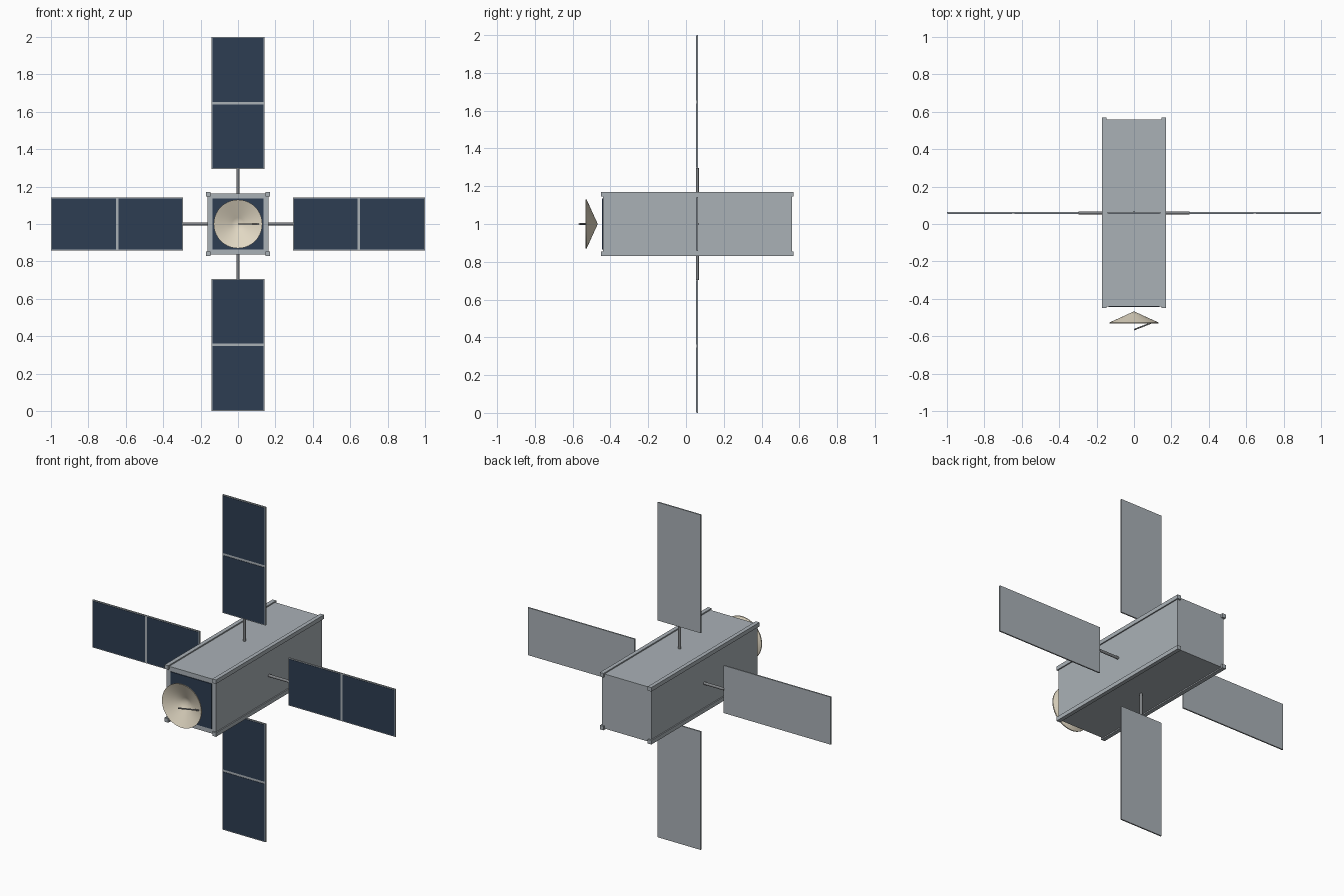
import bpy
import bmesh
from math import pi
from mathutils import Matrix, Vector

cube = bpy.data.objects.get("Cube")
if cube:
    bpy.data.objects.remove(cube)


def material(name, rgb):
    m = bpy.data.materials.new(name)
    m.use_nodes = True
    m.diffuse_color = (*rgb, 1)
    m.node_tree.nodes["Principled BSDF"].inputs["Base Color"].default_value = (*rgb, 1)
    return m


grey = material("body grey", (0.40, 0.44, 0.47))
navy = material("solar navy", (0.027, 0.047, 0.085))
cream = material("dish cream", (0.76, 0.69, 0.55))
dark = material("strut grey", (0.22, 0.23, 0.24))

CENTRE = Vector((0, 0.06, 1))


def finish(name, bm, mat):
    bmesh.ops.recalc_face_normals(bm, faces=bm.faces)
    mesh = bpy.data.meshes.new(name)
    bm.to_mesh(mesh)
    bm.free()
    mesh.materials.append(mat)
    obj = bpy.data.objects.new(name, mesh)
    bpy.context.collection.objects.link(obj)
    return obj


def box(name, low, high, mat, matrix=Matrix()):
    low, high = Vector(low), Vector(high)
    bm = bmesh.new()
    bmesh.ops.create_cube(bm, size=1)
    bmesh.ops.scale(bm, vec=high - low, verts=bm.verts)
    bmesh.ops.translate(bm, vec=(low + high) / 2, verts=bm.verts)
    bm.transform(matrix)
    return finish(name, bm, mat)


def rod(name, start, end, radius, tip, mat, matrix=Matrix()):
    start, end = Vector(start), Vector(end)
    axis = end - start
    bm = bmesh.new()
    bmesh.ops.create_cone(bm, cap_ends=True, segments=12, radius1=radius,
                          radius2=tip, depth=axis.length)
    turn = axis.to_track_quat("Z", "Y").to_matrix().to_4x4()
    bm.transform(matrix @ Matrix.Translation((start + end) / 2) @ turn)
    return finish(name, bm, mat)


# Long square body with a rail along each edge
box("body", (-0.163, -0.44, 0.837), (0.163, 0.56, 1.163), grey)
for sx in (-1, 1):
    for sz in (-1, 1):
        c = Vector((sx * 0.158, 0, 1 + sz * 0.158))
        half = Vector((0.012, 0, 0.012))
        box("corner_rail", c - half + Vector((0, -0.45, 0)),
            c + half + Vector((0, 0.57, 0)), grey)

# Solar plate on the front end
box("front_cell", (-0.135, -0.444, 0.865), (0.135, -0.438, 1.135), navy)

# Four solar wings around the body, each built along +x and turned
for i, side in enumerate(("left", "lower", "right", "upper")):
    turn = Matrix.Translation(CENTRE) @ Matrix.Rotation(i * pi / 2, 4, "Y")
    rod(side + "_wing_boom", (0.15, 0, 0), (0.296, 0, 0), 0.008, 0.008, dark, turn)
    box(side + "_wing_frame", (0.294, -0.004, -0.142), (1, 0.004, 0.142), grey, turn)
    for x0, x1 in ((0.299, 0.639), (0.653, 0.995)):
        box(side + "_wing_cell", (x0, -0.006, -0.137), (x1, -0.003, 0.137), navy, turn)

# Shallow dish, open to the front
rings = [(0.035, -0.483), (0.07, -0.499), (0.13, -0.526), (0.13, -0.532),
         (0.066, -0.504), (0.033, -0.489)]
bm = bmesh.new()
profile = [bm.verts.new((r, y, 1)) for r, y in
           [(0, -0.467)] + rings + [(0, -0.474)]]
edges = [bm.edges.new(pair) for pair in zip(profile, profile[1:])]
bmesh.ops.spin(bm, geom=profile + edges, cent=(0, 0, 1), axis=(0, 1, 0),
               angle=2 * pi, steps=40)
bmesh.ops.remove_doubles(bm, verts=bm.verts, dist=0.0005)
dish = finish("dish", bm, cream)

# Feed arm from the dish rim to the focus
rod("feed_arm", (0.11, -0.522, 1), (0, -0.565, 1), 0.004, 0.004, dark)

bpy.ops.object.select_all(action="DESELECT")
dish.select_set(True)
bpy.context.view_layer.objects.active = dish
bpy.ops.object.shade_smooth_by_angle()
